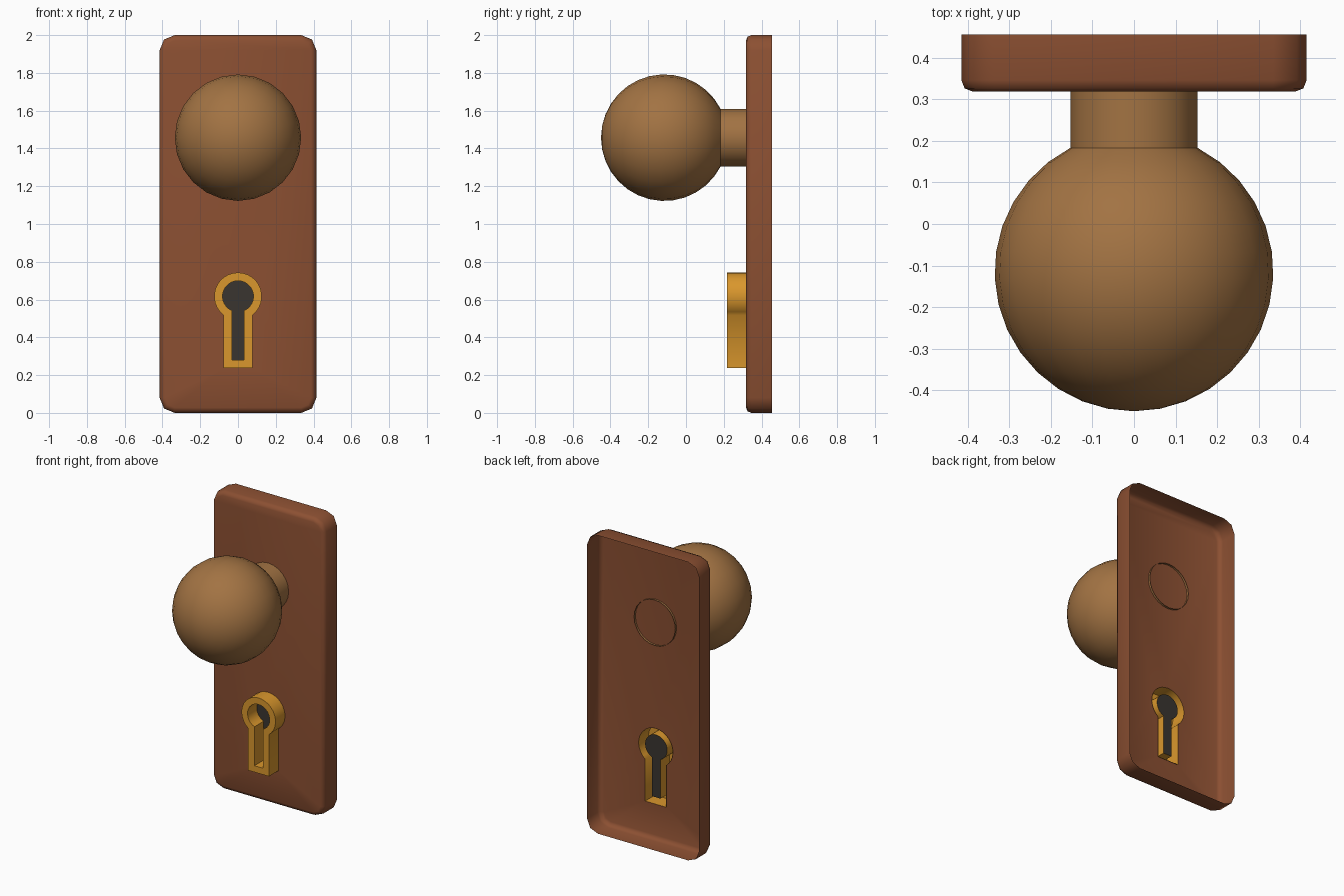
import bpy, bmesh, math

if "Cube" in bpy.data.objects:
    bpy.data.objects.remove(bpy.data.objects["Cube"])


def material(name, rgb):
    m = bpy.data.materials.new(name)
    m.diffuse_color = (*rgb, 1)
    m.use_nodes = True
    m.node_tree.nodes["Principled BSDF"].inputs["Base Color"].default_value = m.diffuse_color
    return m


plate_brown = material("reddish_brown", (0.262, 0.080, 0.032))
knob_tan = material("tan_wood", (0.362, 0.171, 0.056))
brass = material("brass", (0.70, 0.31, 0.026))
dark = material("dark_hole", (0.042, 0.036, 0.030))


def finish(bm, name, mats, recalc=True):
    if recalc:
        bmesh.ops.recalc_face_normals(bm, faces=bm.faces)
    me = bpy.data.meshes.new(name)
    bm.to_mesh(me)
    bm.free()
    for m in mats:
        me.materials.append(m)
    me.shade_smooth()
    me.set_sharp_from_angle(angle=math.radians(50))
    ob = bpy.data.objects.new(name, me)
    bpy.context.collection.objects.link(ob)
    return ob


def ring(bm, pts, y):
    return [bm.verts.new((x, y, z)) for x, z in pts]


def bridge(bm, a, b):
    n = len(a)
    return [bm.faces.new((a[i], a[(i + 1) % n], b[(i + 1) % n], b[i])) for i in range(n)]


def rounded_rect(w, z0, z1, r, inset, seg=2):
    pts = []
    centres = [(w - r, z1 - r), (-w + r, z1 - r), (-w + r, z0 + r), (w - r, z0 + r)]
    for k, (cx, cz) in enumerate(centres):
        for i in range(seg + 1):
            a = math.pi / 2 * (k + i / seg)
            pts.append((cx + (r - inset) * math.cos(a), cz + (r - inset) * math.sin(a)))
    return pts


def keyhole(r, half, bottom, cz=0.617, seg=24):
    # round top, straight slot below
    a0 = -math.acos(half / r)
    a1 = math.pi - a0
    arc = [a0 + (a1 - a0) * i / seg for i in range(seg + 1)]
    return ([(half, bottom)] + [(r * math.cos(a), cz + r * math.sin(a)) for a in arc]
            + [(-half, bottom)])


OUTER = keyhole(0.126, 0.077, 0.237)
INNER = keyhole(0.082, 0.031, 0.280)
FRONT = 0.318

# Back plate: thin shell open at the back, rounded front edge, keyhole opening
bm = bmesh.new()
rings = [ring(bm, rounded_rect(0.415, 0, 2, 0.08, d), y)
         for d, y in ((0, 0.455), (0, 0.346), (0.008, 0.326), (0.028, FRONT))]
for a, b in zip(rings, rings[1:]):
    bridge(bm, a, b)
edges = []
for loop in (rings[-1], ring(bm, OUTER, FRONT)):
    for i, v in enumerate(loop):
        w = loop[(i + 1) % len(loop)]
        edges.append(bm.edges.get((v, w)) or bm.edges.new((v, w)))
bmesh.ops.triangle_fill(bm, edges=edges, use_beauty=True, normal=(0, -1, 0))
finish(bm, "back_plate", [plate_brown])

# Knob: ball and shank turned around the y axis
bm = bmesh.new()
R, S, CY, CZ, N = 0.335, 0.153, -0.115, 1.457, 24
end = math.pi - math.asin(S / R)
profile = [(R * math.sin(end * i / 14), CY - R * math.cos(end * i / 14)) for i in range(1, 15)]
profile.append((S, 0.332))
rings = [ring(bm, [(r * math.cos(2 * math.pi * i / N), CZ + r * math.sin(2 * math.pi * i / N))
                   for i in range(N)], y) for r, y in profile]
for a, b in zip(rings, rings[1:]):
    bridge(bm, a, b)
tip = bm.verts.new((0, CY - R, CZ))
for i in range(N):
    bm.faces.new((tip, rings[0][i], rings[0][(i + 1) % N]))
finish(bm, "door_knob", [knob_tan])

# Keyhole surround: brass collar with a dark floor
bm = bmesh.new()
loops = [ring(bm, OUTER, 0.322), ring(bm, OUTER, 0.218),
         ring(bm, INNER, 0.218), ring(bm, INNER, 0.316)]
for a, b in zip(loops, loops[1:]):
    bridge(bm, a, b)
floor = bm.faces.new(loops[-1])
floor.material_index = 1
finish(bm, "keyhole_surround", [brass, dark])
